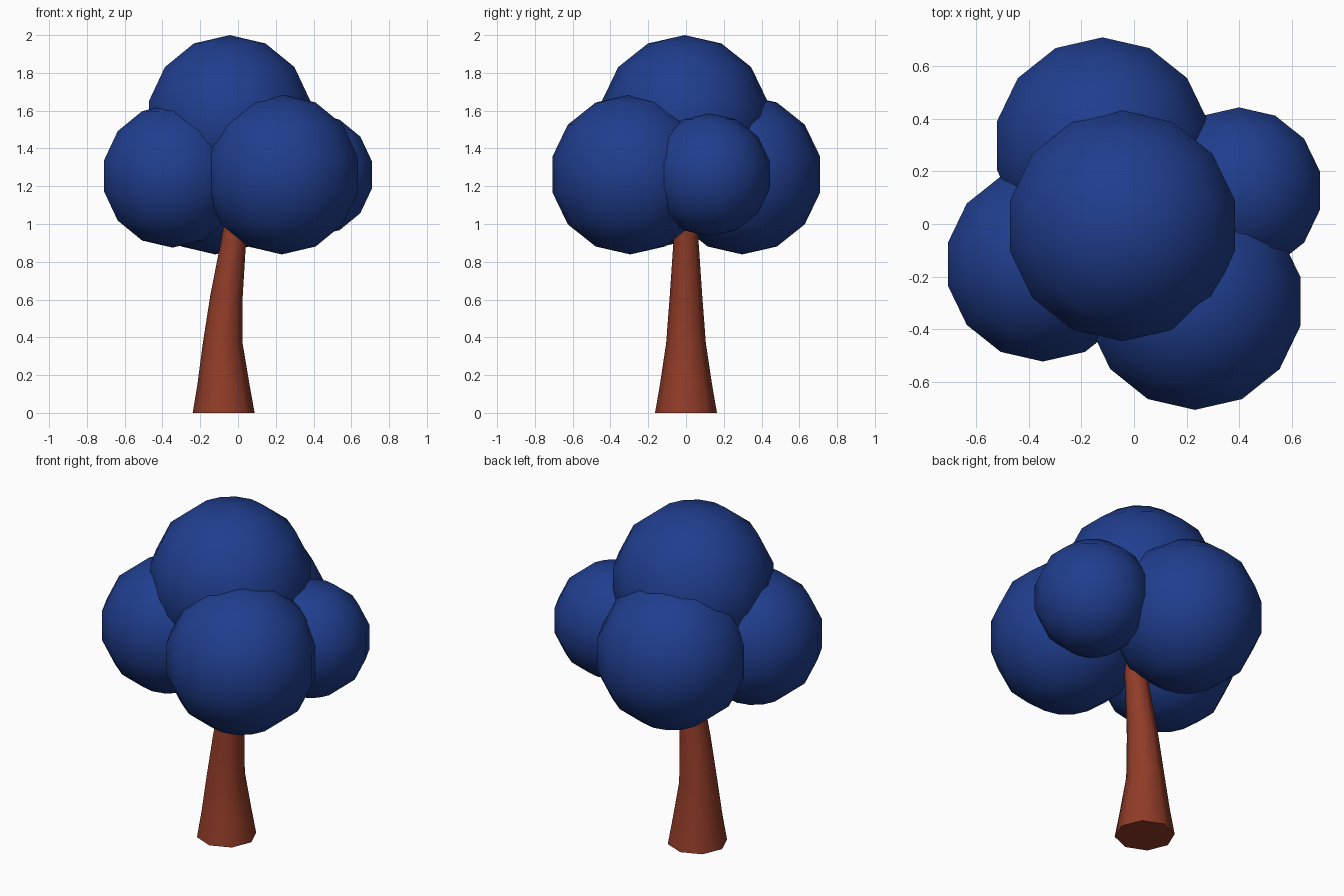
import bpy, bmesh, math

if "Cube" in bpy.data.objects:
    bpy.data.objects.remove(bpy.data.objects["Cube"])


def material(name, rgb):
    m = bpy.data.materials.new(name)
    m.diffuse_color = (*rgb, 1)
    m.use_nodes = True
    m.node_tree.nodes["Principled BSDF"].inputs["Base Color"].default_value = m.diffuse_color
    return m


LEAF = material("blue_foliage", (0.014, 0.048, 0.27))
BARK = material("brown_bark", (0.28, 0.045, 0.021))


def add_object(name, bm, mat):
    me = bpy.data.meshes.new(name)
    bm.to_mesh(me)
    bm.free()
    me.materials.append(mat)
    ob = bpy.data.objects.new(name, me)
    bpy.context.collection.objects.link(ob)
    return ob


# Foliage: low-poly balls, smooth shaded (name, centre, radius)
CLUMPS = [
    ("foliage_top", (-0.044, -0.007, 1.55), 0.45),
    ("foliage_front", (0.232, -0.295, 1.262), 0.423),
    ("foliage_back", (-0.12, 0.298, 1.262), 0.423),
    ("foliage_left", (-0.347, -0.153, 1.255), 0.38),
    ("foliage_right", (0.40, 0.127, 1.26), 0.325),
]
for name, centre, r in CLUMPS:
    bm = bmesh.new()
    bmesh.ops.create_uvsphere(bm, u_segments=14, v_segments=7, radius=r)
    for f in bm.faces:
        f.smooth = True
    add_object(name, bm, LEAF).location = centre

# Trunk: eight-sided rings along a gentle bend (height, x offset, radius)
SIDES = 8
RINGS = [(0, -0.076, 0.164), (0.15, -0.077, 0.138), (0.37, -0.081, 0.105),
         (0.62, -0.061, 0.086), (0.90, -0.025, 0.067), (1.20, 0.015, 0.055)]
bm = bmesh.new()
loops = []
for z, x, r in RINGS:
    angles = [2 * math.pi * i / SIDES for i in range(SIDES)]
    loops.append([bm.verts.new((x + r * math.cos(a), r * math.sin(a), z)) for a in angles])
for low, high in zip(loops, loops[1:]):
    for i in range(SIDES):
        j = (i + 1) % SIDES
        bm.faces.new((low[i], low[j], high[j], high[i])).smooth = True
bm.faces.new(loops[0][::-1])
bm.faces.new(loops[-1])
trunk = add_object("trunk", bm, BARK)

# Keep the cut ends of the trunk crisp
bpy.context.view_layer.objects.active = trunk
trunk.select_set(True)
bpy.ops.object.shade_smooth_by_angle(angle=math.radians(60))
